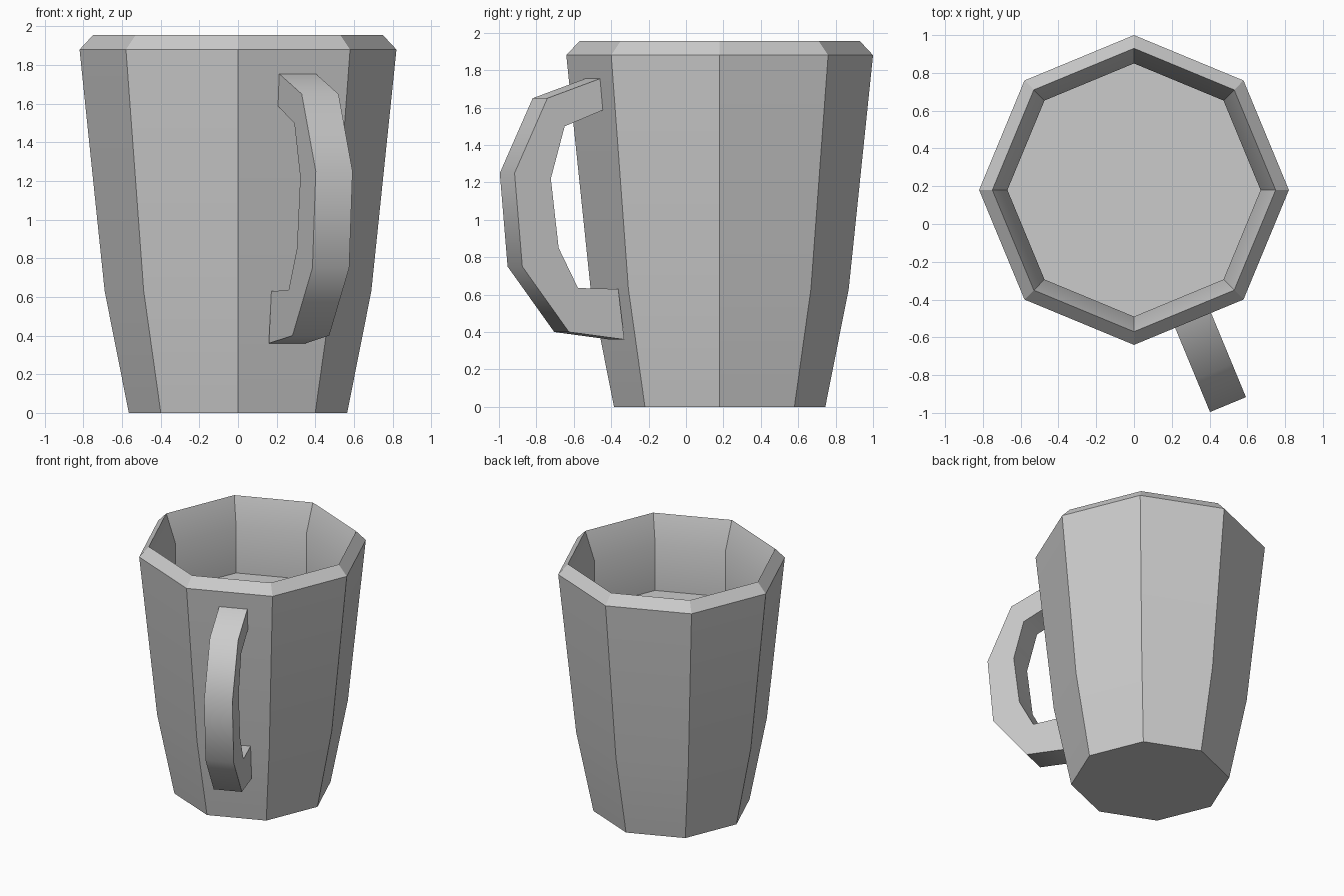
import bpy, bmesh
from math import radians, sin, cos
from mathutils import Vector

if "Cube" in bpy.data.objects:
    bpy.data.objects.remove(bpy.data.objects["Cube"])

CENTRE = Vector((0, 0.18, 0))
SIDES = 8


def finish(bm, name, angle):
    """Turn a bmesh into an object, smooth below the given edge angle."""
    bmesh.ops.recalc_face_normals(bm, faces=bm.faces)
    mesh = bpy.data.meshes.new(name)
    bm.to_mesh(mesh)
    bm.free()
    mesh.shade_smooth()
    mesh.set_sharp_from_angle(angle=radians(angle))
    obj = bpy.data.objects.new(name, mesh)
    bpy.context.collection.objects.link(obj)
    return obj


# Cup: octagonal rings (radius, height) up the outside, over the rim, down inside
profile = [(0.565, 0), (0.69, 0.63), (0.82, 1.88), (0.75, 1.955),
           (0.67, 1.74), (0.67, 1.38)]
bm = bmesh.new()
rings = []
for r, z in profile:
    rings.append([bm.verts.new(CENTRE + Vector((r * cos(radians(45 * i)),
                                                r * sin(radians(45 * i)), z)))
                  for i in range(SIDES)])
for a, b in zip(rings, rings[1:]):
    for i in range(SIDES):
        j = (i + 1) % SIDES
        bm.faces.new((a[i], a[j], b[j], b[i]))
bm.faces.new(rings[0][::-1])   # base
bm.faces.new(rings[-1])        # inner floor
finish(bm, "cup_body", 30)

# Handle: side outline (distance from cup axis, height) given thickness
outline = [(0.73, 1.76), (1.05, 1.65), (1.24, 1.25), (1.195, 0.75),
           (0.925, 0.40), (0.605, 0.36), (0.64, 0.63), (0.873, 0.635),
           (0.985, 0.85), (1.03, 1.22), (0.95, 1.50), (0.72, 1.59)]
turn = radians(-67.5)          # middle of one octagon side
out = Vector((cos(turn), sin(turn), 0))
across = Vector((-sin(turn), cos(turn), 0))
bm = bmesh.new()
left, right = [[bm.verts.new(CENTRE + out * r + across * w + Vector((0, 0, z)))
                for r, z in outline] for w in (-0.078, 0.128)]
bm.faces.new(left)
bm.faces.new(right[::-1])
for i in range(len(outline)):
    j = (i + 1) % len(outline)
    bm.faces.new((left[i], right[i], right[j], left[j]))
finish(bm, "handle", 60)
